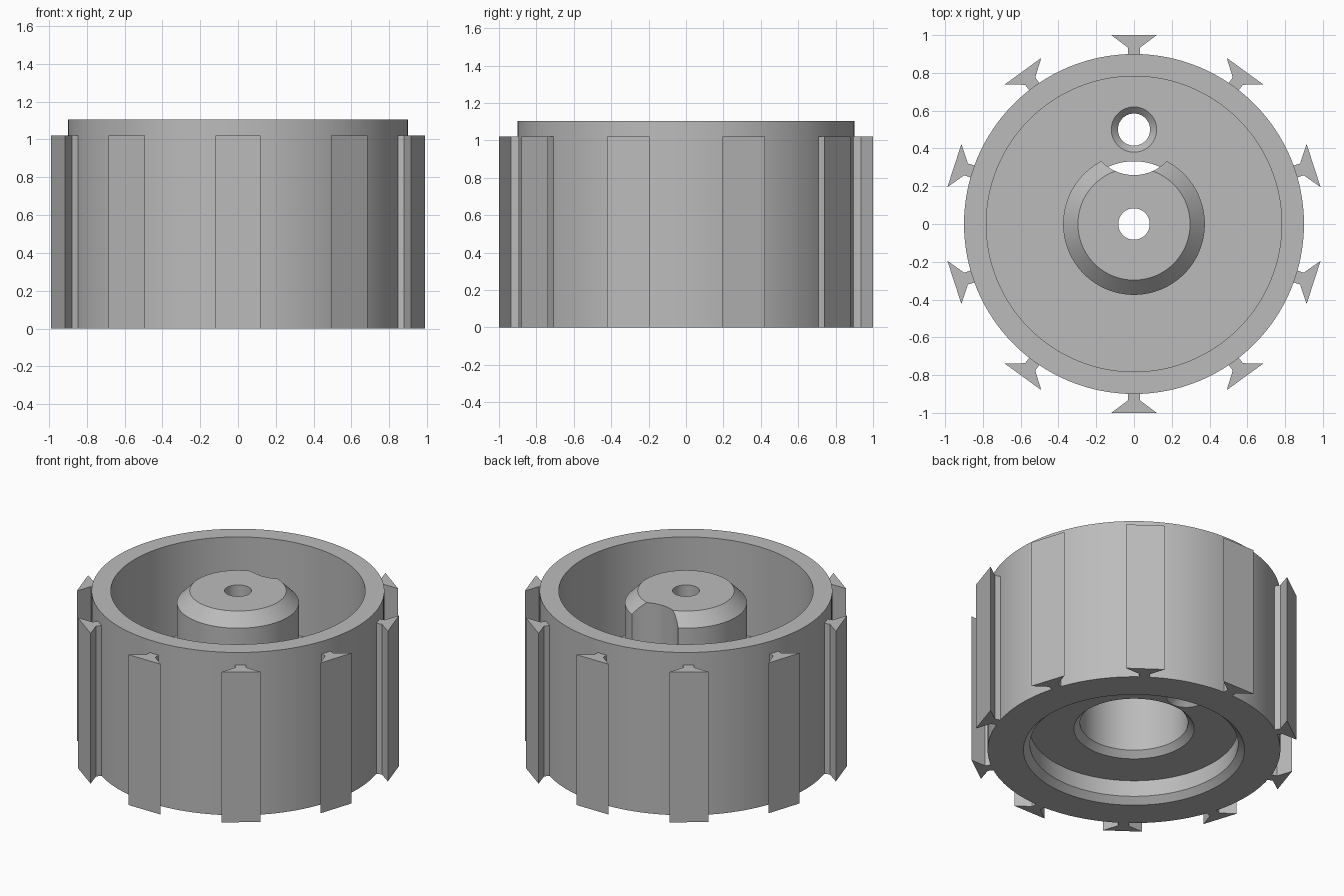
import bpy, bmesh, math
from mathutils import Matrix

cube = bpy.data.objects.get("Cube")
if cube:
    bpy.data.objects.remove(cube, do_unlink=True)

grey = bpy.data.materials.new("plain grey")
grey.use_nodes = True
grey.diffuse_color = (0.5, 0.5, 0.5, 1)
grey.node_tree.nodes["Principled BSDF"].inputs["Base Color"].default_value = (0.5, 0.5, 0.5, 1)


def finish(name, bm):
    bmesh.ops.recalc_face_normals(bm, faces=bm.faces)
    mesh = bpy.data.meshes.new(name)
    bm.to_mesh(mesh)
    bm.free()
    mesh.materials.append(grey)
    obj = bpy.data.objects.new(name, mesh)
    bpy.context.collection.objects.link(obj)
    return obj


def lathe(name, profile, y=0.0, steps=128):
    """Revolve a closed (radius, height) outline about a vertical axis."""
    bm = bmesh.new()
    vs = [bm.verts.new((r, 0, z)) for r, z in profile]
    es = [bm.edges.new((a, b)) for a, b in zip(vs, vs[1:] + vs[:1])]
    bmesh.ops.spin(bm, geom=vs + es, cent=(0, 0, 0), axis=(0, 0, 1),
                   angle=math.tau, steps=steps, use_duplicate=False)
    bmesh.ops.remove_doubles(bm, verts=bm.verts, dist=1e-5)
    # drop anything collapsed on the axis
    bmesh.ops.delete(bm, geom=[e for e in bm.edges if not e.link_faces], context='EDGES')
    bmesh.ops.translate(bm, verts=bm.verts, vec=(0, y, 0))
    return finish(name, bm)


def activate(obj):
    bpy.ops.object.select_all(action='DESELECT')
    obj.select_set(True)
    bpy.context.view_layer.objects.active = obj


def cut(obj, cutter):
    cutter.hide_render = True
    mod = obj.modifiers.new("cut", 'BOOLEAN')
    mod.operation = 'DIFFERENCE'
    mod.solver = 'EXACT'
    mod.object = cutter
    activate(obj)
    bpy.ops.object.modifier_apply(modifier=mod.name)
    bpy.data.objects.remove(cutter, do_unlink=True)


# Wheel body: rim, web and hollow hub in one outline
top, web_top, web_low, ceiling = 1.105, 0.48, 0.15, 0.7
wheel = lathe("wheel_body", [
    (0.9, 0), (0.9, top), (0.782, top), (0.782, web_top),
    (0.375, web_top), (0.375, top - 0.08), (0.297, top),
    (0.083, top), (0.083, ceiling), (0.332, ceiling),
    (0.332, web_low + 0.04), (0.37, web_low), (0.64, web_low),
    (0.64, 0.04), (0.68, 0)])

# Scoop in the hub side, clearing the offset hole
cut(wheel, lathe("scoop_cutter", [
    (0, web_top + 0.001), (0.241, web_top + 0.001), (0.241, 1.3), (0, 1.3)], y=0.5))

# Offset hole through the web, countersunk at both ends
cut(wheel, lathe("hole_cutter", [
    (0, 0.1), (0.17, 0.1), (0.085, web_low + 0.035), (0.085, web_top - 0.035),
    (0.17, web_top + 0.05), (0, web_top + 0.05)], y=0.5, steps=64))

activate(wheel)
bpy.ops.object.shade_smooth_by_angle(angle=math.radians(25))

# Ten flared treads around the rim
half = [(0.12, 1.0), (0.033, 0.935), (0.033, 0.89)]
outline = half + [(-x, y) for x, y in reversed(half)]
for i in range(10):
    bm = bmesh.new()
    face = bm.faces.new([bm.verts.new((x, y, 0)) for x, y in outline])
    ext = bmesh.ops.extrude_face_region(bm, geom=[face], use_keep_orig=True)
    moved = [v for v in ext["geom"] if isinstance(v, bmesh.types.BMVert)]
    bmesh.ops.translate(bm, verts=moved, vec=(0, 0, 1.02))
    bm.transform(Matrix.Rotation(i * math.tau / 10, 4, 'Z'))
    finish(f"tread_{i + 1}", bm)
